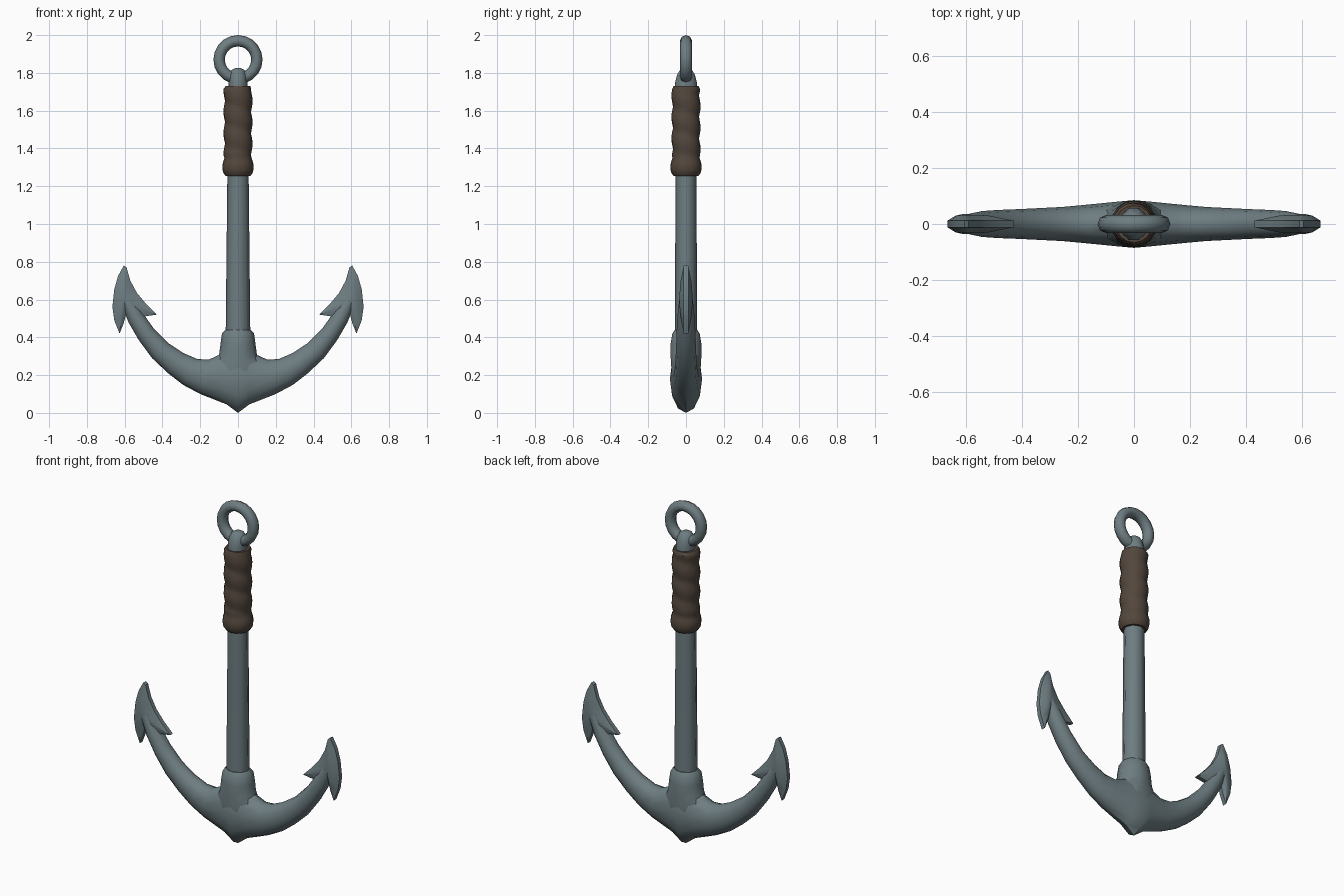
import bpy, bmesh, math
from mathutils import Vector

if "Cube" in bpy.data.objects:
    bpy.data.objects.remove(bpy.data.objects["Cube"])


def material(name, rgb):
    m = bpy.data.materials.new(name)
    m.diffuse_color = (*rgb, 1)
    m.use_nodes = True
    m.node_tree.nodes["Principled BSDF"].inputs["Base Color"].default_value = m.diffuse_color
    return m


STEEL = material("blue_grey_steel", (0.155, 0.205, 0.222))
LEATHER = material("brown_leather", (0.085, 0.062, 0.046))


def finish(name, bm, mat, angle=40):
    bmesh.ops.recalc_face_normals(bm, faces=bm.faces)
    me = bpy.data.meshes.new(name)
    bm.to_mesh(me)
    bm.free()
    ob = bpy.data.objects.new(name, me)
    bpy.context.collection.objects.link(ob)
    me.materials.append(mat)
    bpy.ops.object.select_all(action='DESELECT')
    ob.select_set(True)
    bpy.context.view_layer.objects.active = ob
    bpy.ops.object.shade_smooth_by_angle(angle=math.radians(angle))
    return ob


def loft(name, rings, mat, angle=40):
    """Skin a list of closed rings and cap both ends."""
    bm = bmesh.new()
    rows = [[bm.verts.new(p) for p in ring] for ring in rings]
    n = len(rows[0])
    for a, b in zip(rows, rows[1:]):
        for i in range(n):
            j = (i + 1) % n
            bm.faces.new((a[i], a[j], b[j], b[i]))
    bm.faces.new(rows[0])
    bm.faces.new(rows[-1])
    return finish(name, bm, mat, angle)


def lathe(name, profile, sides, mat, angle=40):
    """Profile rows are z, x radius, y radius."""
    rings = []
    for z, rx, ry in profile:
        rings.append([(rx * math.cos(math.tau * i / sides),
                       ry * math.sin(math.tau * i / sides), z) for i in range(sides)])
    return loft(name, rings, mat, angle)


# Shank, the socket where it joins the arms, and the rounded top lug
lathe("shank", [(0.25, 0.067, 0.06), (1.3, 0.056, 0.055)], 8, STEEL, 50)
lathe("shank_socket", [(0.14, 0.13, 0.074), (0.22, 0.15, 0.08), (0.27, 0.122, 0.084),
                       (0.31, 0.1, 0.086), (0.37, 0.092, 0.085), (0.42, 0.085, 0.076),
                       (0.44, 0.066, 0.062)], 10, STEEL)
lathe("top_lug", [(1.70, 0.05, 0.062), (1.75, 0.05, 0.06), (1.79, 0.047, 0.05),
                  (1.815, 0.035, 0.034), (1.825, 0.016, 0.018)], 10, STEEL, 50)

# Leather grip with spiral wrapping ridges and a swollen lower cuff
rings = []
rows, sides = 30, 16
for r in range(rows + 1):
    t = r / rows
    z = 1.255 + 0.475 * t
    ring = []
    for i in range(sides):
        a = math.tau * i / sides
        wrap = (t * 4.2 + a / math.tau) % 1.0
        rad = 0.068 + 0.009 * math.sin(math.pi * wrap)
        if z < 1.35:
            rad = 0.072 + 0.011 * math.sin(math.pi * (z - 1.255) / 0.095)
        if r in (0, rows):
            rad = 0.066
        ring.append((rad * math.cos(a), rad * math.sin(a), z))
    rings.append(ring)
loft("leather_grip", rings, LEATHER)

# Ring through the lug
bm = bmesh.new()
NU, NV = 20, 8
grid = []
for u in range(NU):
    a = math.tau * u / NU
    row = []
    for v in range(NV):
        b = math.tau * v / NV
        d = 0.1 + 0.03 * math.cos(b)
        row.append(bm.verts.new((d * math.sin(a), 0.032 * math.sin(b), 1.87 + d * math.cos(a))))
    grid.append(row)
for u in range(NU):
    p, q = grid[u], grid[(u + 1) % NU]
    for v in range(NV):
        w = (v + 1) % NV
        bm.faces.new((p[v], p[w], q[w], q[v]))
finish("top_ring", bm, STEEL, 50)

# Curved arms: lower edge x z, upper edge x z, half thickness
half = [(0.06, 0.045, 0.05, 0.33, 0.08), (0.20, 0.10, 0.155, 0.282, 0.068),
        (0.29, 0.148, 0.215, 0.285, 0.061), (0.37, 0.21, 0.29, 0.317, 0.057),
        (0.455, 0.29, 0.37, 0.37, 0.053), (0.525, 0.385, 0.45, 0.452, 0.05),
        (0.58, 0.48, 0.505, 0.53, 0.046), (0.62, 0.58, 0.56, 0.615, 0.036)]
stations = [(-a, b, -c, d, e) for a, b, c, d, e in reversed(half)]
stations += [(0, 0, 0, 0.36, 0.085)] + half
rings = []
for lx, lz, ux, uz, th in stations:
    low, up = Vector((lx, 0, lz)), Vector((ux, 0, uz))
    mid, arm = (low + up) / 2, (up - low) / 2
    rings.append([mid + arm * math.cos(math.tau * i / 12)
                  + Vector((0, th * math.sin(math.tau * i / 12), 0)) for i in range(12)])
loft("curved_arms", rings, STEEL)

# Barbed flukes: thin outer edge rising to a thicker middle on both faces
outline = [(0.605, 0.78), (0.635, 0.725), (0.655, 0.655), (0.665, 0.56), (0.655, 0.49),
           (0.627, 0.42), (0.605, 0.475), (0.59, 0.53), (0.545, 0.56), (0.50, 0.51),
           (0.43, 0.52), (0.485, 0.575), (0.535, 0.635), (0.57, 0.70), (0.59, 0.77)]
ridge = Vector((0.607, 0.6))
for side, name in ((1, "right_fluke"), (-1, "left_fluke")):
    bm = bmesh.new()
    loops = {}
    for y in (-1, 1):
        edge, inner = [], []
        for x, z in outline:
            edge.append(bm.verts.new((side * x, y * 0.012, z)))
            p = Vector((x, z)).lerp(ridge, 0.5)
            inner.append(bm.verts.new((side * p.x, y * 0.03, p.y)))
        loops[y] = edge
        top = bm.verts.new((side * ridge.x, y * 0.036, ridge.y))
        for i in range(len(edge)):
            j = (i + 1) % len(edge)
            bm.faces.new((edge[i], edge[j], inner[j], inner[i]))
            bm.faces.new((inner[i], inner[j], top))
    n = len(outline)
    for i in range(n):
        j = (i + 1) % n
        bm.faces.new((loops[-1][i], loops[-1][j], loops[1][j], loops[1][i]))
    finish(name, bm, STEEL, 30)
